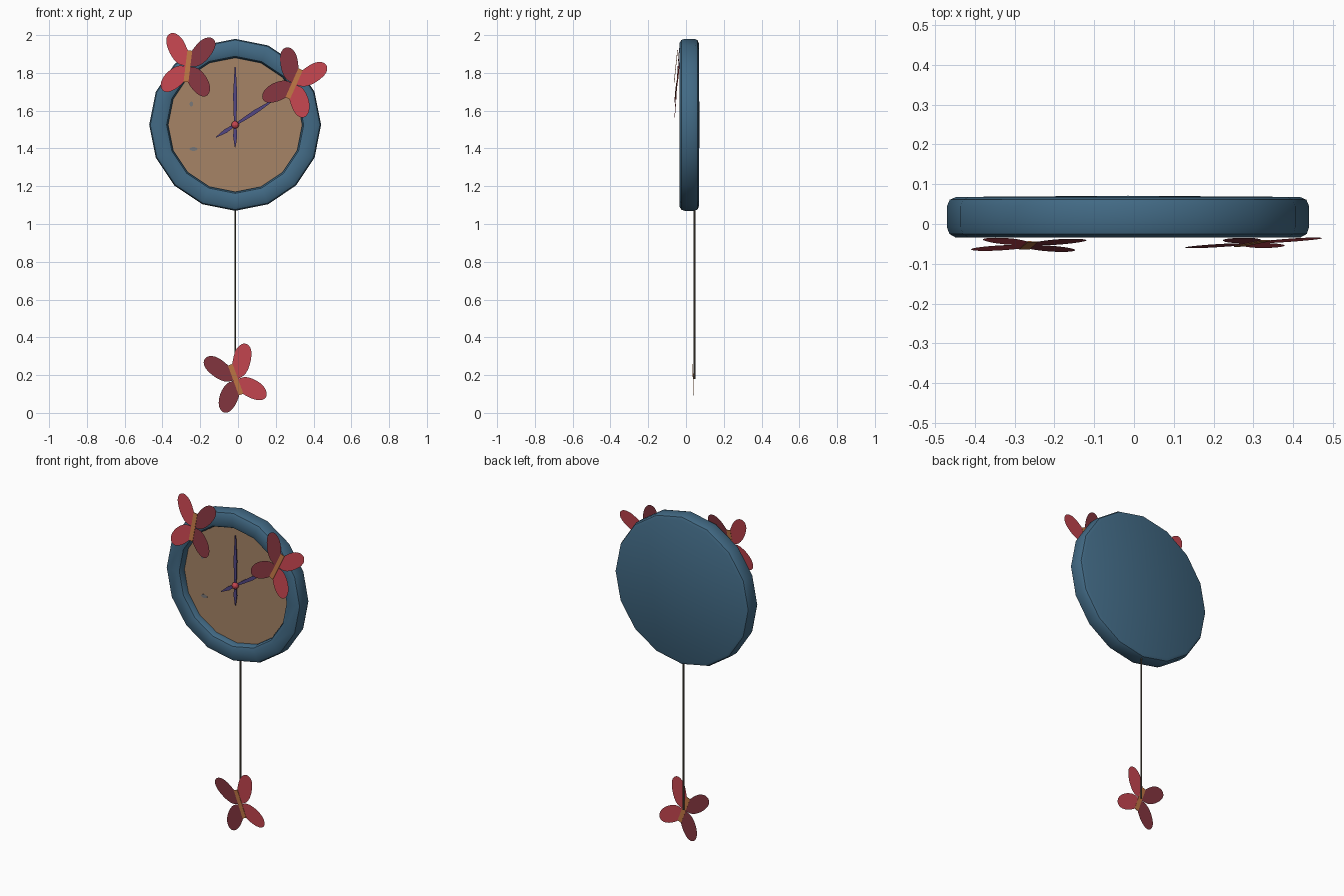
import bpy, bmesh, math
from mathutils import Vector, Matrix

if "Cube" in bpy.data.objects:
    bpy.data.objects.remove(bpy.data.objects["Cube"])

CX, CZ = -0.015, 1.525   # dial centre


def material(name, rgb):
    lin = [((c / 255 + 0.055) / 1.055) ** 2.4 for c in rgb]
    m = bpy.data.materials.new(name)
    m.diffuse_color = (*lin, 1)
    m.use_nodes = True
    m.node_tree.nodes["Principled BSDF"].inputs["Base Color"].default_value = m.diffuse_color
    return m


BLUE = material("slate blue", (66, 106, 133))
TAN = material("tan dial", (166, 132, 102))
RED = material("bright red", (196, 69, 79))
DARK = material("dark red", (132, 53, 63))
ORANGE = material("orange brown", (190, 118, 68))
PURPLE = material("purple", (82, 70, 132))
ROD = material("dark rod", (82, 74, 64))
GREY = material("grey speck", (122, 120, 120))


def add_object(name, bm, mats):
    mesh = bpy.data.meshes.new(name)
    bm.to_mesh(mesh)
    bm.free()
    for m in mats:
        mesh.materials.append(m)
    ob = bpy.data.objects.new(name, mesh)
    bpy.context.collection.objects.link(ob)
    return ob


def polygon(bm, pts, index=0):
    f = bm.faces.new([bm.verts.new(p) for p in pts])
    f.material_index = index
    return f


def plate(name, pts, y, depth, mat):
    """Flat x-z outline extruded backwards by depth."""
    bm = bmesh.new()
    f = polygon(bm, [(x, y, z) for x, z in pts])
    if depth:
        r = bmesh.ops.extrude_face_region(bm, geom=[f])
        vs = [v for v in r["geom"] if isinstance(v, bmesh.types.BMVert)]
        bmesh.ops.translate(bm, verts=vs, vec=(0, depth, 0))
        bmesh.ops.recalc_face_normals(bm, faces=bm.faces)
    return add_object(name, bm, [mat])


def ring(r, n=16):
    return [(CX + r * math.sin(2 * math.pi * i / n), CZ + r * math.cos(2 * math.pi * i / n))
            for i in range(n)]


# Case: rounded 16-sided dish, lathed around the y axis
profile = [(0, 0.071), (0.432, 0.068), (0.448, 0.061), (0.455, 0.045), (0.455, -0.008),
           (0.449, -0.025), (0.433, -0.034), (0.382, -0.034), (0.363, -0.027),
           (0.355, -0.012), (0.355, 0.014), (0, 0.014)]
bm = bmesh.new()
vs = [bm.verts.new((0, y, r)) for r, y in profile]
edges = [bm.edges.new(p) for p in zip(vs, vs[1:])]
bmesh.ops.spin(bm, geom=vs + edges, cent=(0, 0, 0), axis=(0, 1, 0),
               angle=2 * math.pi, steps=16, use_merge=False)
bmesh.ops.remove_doubles(bm, verts=bm.verts, dist=1e-4)
bmesh.ops.translate(bm, verts=bm.verts, vec=(CX, 0, CZ))
bmesh.ops.recalc_face_normals(bm, faces=bm.faces)
case = add_object("clock_case", bm, [BLUE])
bpy.context.view_layer.objects.active = case
case.select_set(True)
bpy.ops.object.shade_smooth_by_angle(angle=math.radians(35))
case.select_set(False)

# Dial and its small specks
plate("dial", ring(0.354), 0.010, 0.003, TAN)
for i, (x, z, w, h) in enumerate([(-0.235, 1.397, 0.022, 0.011), (-0.247, 1.635, 0.010, 0.014)]):
    pts = [(x + w * math.cos(a * math.pi / 4), z + h * math.sin(a * math.pi / 4)) for a in range(8)]
    plate(f"dial_speck_{i + 1}", pts, 0.0085, 0.002, GREY)


# Hands: slim tapered blades with a short tail
def hand(name, angle, length, tail, y):
    d = Vector((math.sin(angle), math.cos(angle)))
    n = Vector((d.y, -d.x))
    c = Vector((CX, CZ))
    shape = [(-tail, 0.002), (-tail * 0.5, 0.011), (0, 0.006), (length * 0.5, 0.011), (length, 0.003)]
    pts = [c + d * t + n * w for t, w in shape] + [c + d * t - n * w for t, w in reversed(shape)]
    plate(name, [tuple(p) for p in pts], y, 0.005, PURPLE)


hand("minute_hand", 0, 0.305, 0.12, -0.006)
hand("hour_hand", math.radians(57), 0.25, 0.12, 0.001)

# Hub
bm = bmesh.new()
bmesh.ops.create_uvsphere(bm, u_segments=12, v_segments=8, radius=0.02,
                          matrix=Matrix.Translation((CX, -0.005, CZ)))
add_object("hub", bm, [RED])

# Pendulum rod
bm = bmesh.new()
bmesh.ops.create_cone(bm, cap_ends=True, segments=6, radius1=0.005, radius2=0.005, depth=0.92,
                      matrix=Matrix.Translation((CX, 0.045, 0.64)))
add_object("pendulum_rod", bm, [ROD])

# Butterfly wing outlines in hundredths, starting and ending at the body
UPPER = [(1.1, -0.3), (1.1, 8.2), (4.2, 13.4), (7.4, 16.0), (10.8, 16.5), (13.0, 14.4),
         (13.1, 11), (11.2, 6.8), (8.5, 3.0), (5.2, 0.3)]
LOWER = [(1.1, -0.3), (5.2, -0.3), (9.4, -3.4), (12.2, -7.2), (13.4, -11.2), (12.2, -14.6),
         (9.0, -15.3), (5.3, -13.3), (2.6, -10.6), (1.1, -8.7)]


def rounded(pts):
    """Corner cutting that keeps the two body corners."""
    pts = [Vector(p) for p in pts]
    for _ in range(2):
        out = []
        for i, p in enumerate(pts):
            q = pts[(i + 1) % len(pts)]
            if p.x < 1.2 and q.x < 1.2:
                out += [p, q]
            else:
                out += [p.lerp(q, 0.25), p.lerp(q, 0.75)]
        pts = [p for i, p in enumerate(out) if (p - out[i - 1]).length > 1e-5]
    return pts


def butterfly(name, x, y, z, lean, bright_side, slope_z, slope_x):
    bm = bmesh.new()
    ca, sa = math.cos(lean), math.sin(lean)

    def place(p, side=1):
        u, v = p[0] * side / 100, p[1] / 100
        dx, dz = u * ca + v * sa, v * ca - u * sa
        return (x + dx, y + slope_z * dz + slope_x * dx, z + dz)

    for side in (-1, 1):
        for outline in (UPPER, LOWER):
            pts = [place(p, side) for p in rounded(outline)]
            f = polygon(bm, pts, 0 if side == bright_side else 1)
            f.normal_update()
            if f.normal.y > 0:
                f.normal_flip()
    f = polygon(bm, [place(p) for p in [(-1.3, -8.6), (1.3, -8.6), (1.3, 8.2), (-1.3, 8.2)]], 2)
    f.normal_update()
    if f.normal.y > 0:
        f.normal_flip()
    # keep the body strip just clear of the wing roots on both sides
    r = bmesh.ops.extrude_face_region(bm, geom=[f])
    back = [v for v in r["geom"] if isinstance(v, bmesh.types.BMVert)]
    bmesh.ops.translate(bm, verts=back, vec=(0, -0.002, 0))
    bmesh.ops.translate(bm, verts=list(f.verts) if f.is_valid else [], vec=(0, 0.001, 0))
    add_object(name, bm, [RED, DARK, ORANGE])


butterfly("left_butterfly", -0.265, -0.053, 1.837, math.radians(7), -1, 0.106, 0)
butterfly("right_butterfly", 0.298, -0.048, 1.744, math.radians(24), 1, 0.075, 0.037)
butterfly("pendulum_butterfly", -0.013, 0.038, 0.178, math.radians(-20), 1, -0.02, 0)
